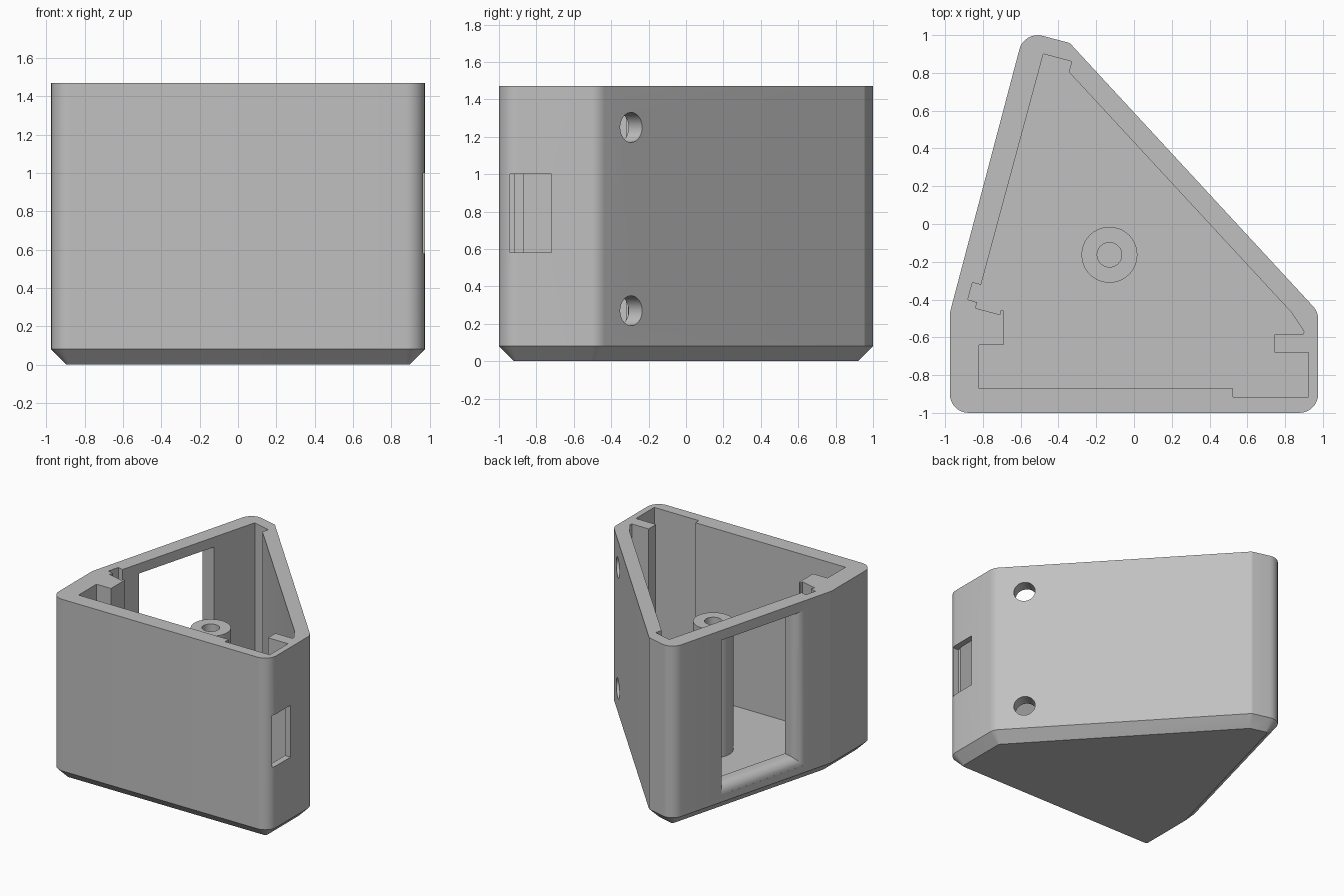
import bpy, bmesh, math
from mathutils import Vector, Matrix

cube = bpy.data.objects.get("Cube")
if cube:
    bpy.data.objects.remove(cube, do_unlink=True)

grey = bpy.data.materials.new("plain grey")
grey.use_nodes = True
GREY = (0.53, 0.53, 0.53, 1)
grey.diffuse_color = GREY
grey.node_tree.nodes["Principled BSDF"].inputs["Base Color"].default_value = GREY


def loft(name, loops):
    """Skin a stack of equal-length closed loops and cap both ends."""
    bm = bmesh.new()
    rings = [[bm.verts.new(p) for p in loop] for loop in loops]
    n = len(rings[0])
    for a, b in zip(rings, rings[1:]):
        for i in range(n):
            j = (i + 1) % n
            bm.faces.new((a[i], a[j], b[j], b[i]))
    bm.faces.new(rings[0])
    bm.faces.new(rings[-1])
    bmesh.ops.remove_doubles(bm, verts=bm.verts, dist=1e-5)
    bmesh.ops.recalc_face_normals(bm, faces=bm.faces)
    mesh = bpy.data.meshes.new(name)
    bm.to_mesh(mesh)
    bm.free()
    mesh.materials.append(grey)
    obj = bpy.data.objects.new(name, mesh)
    bpy.context.collection.objects.link(obj)
    return obj


def activate(obj):
    bpy.ops.object.select_all(action='DESELECT')
    obj.select_set(True)
    bpy.context.view_layer.objects.active = obj


def cut(obj, cutter):
    cutter.hide_render = True
    activate(obj)
    mod = obj.modifiers.new("cut", 'BOOLEAN')
    mod.operation = 'DIFFERENCE'
    mod.solver = 'EXACT'
    mod.object = cutter
    bpy.ops.object.modifier_apply(modifier=mod.name)
    bpy.data.objects.remove(cutter, do_unlink=True)


def at_z(points, z):
    return [(x, y, z) for x, y in points]


def rounded(corners, inset=0.0, steps=8):
    """Counter-clockwise outline of (x, y, radius) corners, moved inward and rounded."""
    out, n = [], len(corners)
    for i in range(n):
        prev, here, nxt = (Vector(corners[k % n][:2]) for k in (i - 1, i, i + 1))
        d0, d1 = (here - prev).normalized(), (nxt - here).normalized()
        n0, n1 = Vector((-d0.y, d0.x)), Vector((-d1.y, d1.x))
        r = max(corners[i][2], inset)
        centre = here + (n0 + n1) * (r / (1 + n0.dot(n1)))
        a0 = math.atan2(-n0.y, -n0.x)
        turn = d0.angle_signed(d1) * -1
        for s in range(steps + 1):
            a = a0 + turn * s / steps
            out.append(centre + Vector((math.cos(a), math.sin(a))) * (r - inset))
    return out


# Outer shell with a chamfered base
HEIGHT, BASE = 1.47, 0.08
OUTLINE = [(-0.975, -1, 0.1), (0.975, -1, 0.1), (0.975, -0.465, 0.1),
           (-0.34, 0.958, 0.03), (-0.581, 1.022, 0.1), (-0.975, -0.47, 0.12)]
outer = rounded(OUTLINE)
housing = loft("housing", [at_z(rounded(OUTLINE, BASE), 0),
                           at_z(outer, BASE), at_z(outer, HEIGHT)])

# Cavity with its guide rails, board slot and corner pocket
CAVITY = [(-0.48, 0.90), (-0.33, 0.86), (-0.345, 0.805), (0.835, -0.47),
          (0.90, -0.57), (0.895, -0.585), (0.745, -0.585), (0.745, -0.68),
          (0.925, -0.68), (0.925, -0.915), (0.525, -0.915), (0.525, -0.87),
          (-0.82, -0.87), (-0.82, -0.64), (-0.69, -0.64), (-0.69, -0.46),
          (-0.705, -0.455), (-0.71, -0.48), (-0.84, -0.445), (-0.83, -0.415),
          (-0.88, -0.40), (-0.855, -0.31), (-0.81, -0.322)]
cut(housing, loft("cavity", [at_z(CAVITY, BASE), at_z(CAVITY, HEIGHT + 0.2)]))

# Window in the slanted side wall, flared at its sill and front jamb
start = Vector((-0.6, 0.95, 0))
along = Vector((-0.255, -0.967, 0)).normalized()
out_dir = Vector((along.y, -along.x, 0))
FLARE = 0.075


def window_loop(depth, flare):
    u0, u1, z0, z1 = 0.41, 1.125 + flare, 0.215 - flare, 1.39
    return [start + along * u + out_dir * depth + Vector((0, 0, z))
            for u, z in ((u0, z0), (u1, z0), (u1, z1), (u0, z1))]


loops = [window_loop(-0.2, 0)]
for s in range(9):
    a = math.pi / 2 * s / 8
    loops.append(window_loop(FLARE * (math.sin(a) - 1), FLARE * (1 - math.cos(a))))
loops.append(window_loop(0.1, FLARE))
cut(housing, loft("window_cutter", loops))

# Connector opening in the short side wall
slot = [(0.915, -0.942), (1.1, -0.942), (1.1, -0.72), (0.915, -0.72)]
cut(housing, loft("slot_cutter", [at_z(slot, 0.58), at_z(slot, 1.0)]))


def ring(radius, z, count=40):
    return [(radius * math.cos(math.tau * i / count),
             radius * math.sin(math.tau * i / count), z) for i in range(count)]


# Two round holes through the long slanted wall
normal = Vector((1.423, 1.315, 0)).normalized()
spin = normal.to_track_quat('Z', 'Y').to_matrix().to_4x4()
for z in (0.27, 1.25):
    place = Matrix.Translation((0.82, -0.29, z)) @ spin
    cut(housing, loft("hole_cutter", [[place @ Vector(p) for p in ring(0.08, d)]
                                      for d in (-0.2, 0.2)]))

# Screw post standing on the floor
TOP = 1.12
post = loft("screw_post", [ring(0.148, BASE - 0.02), ring(0.148, TOP),
                           ring(0.065, TOP), ring(0.065, 0.4)])
post.location = (-0.13, -0.163, 0)

for obj in (housing, post):
    activate(obj)
    bpy.ops.object.shade_smooth_by_angle(angle=math.radians(25))
